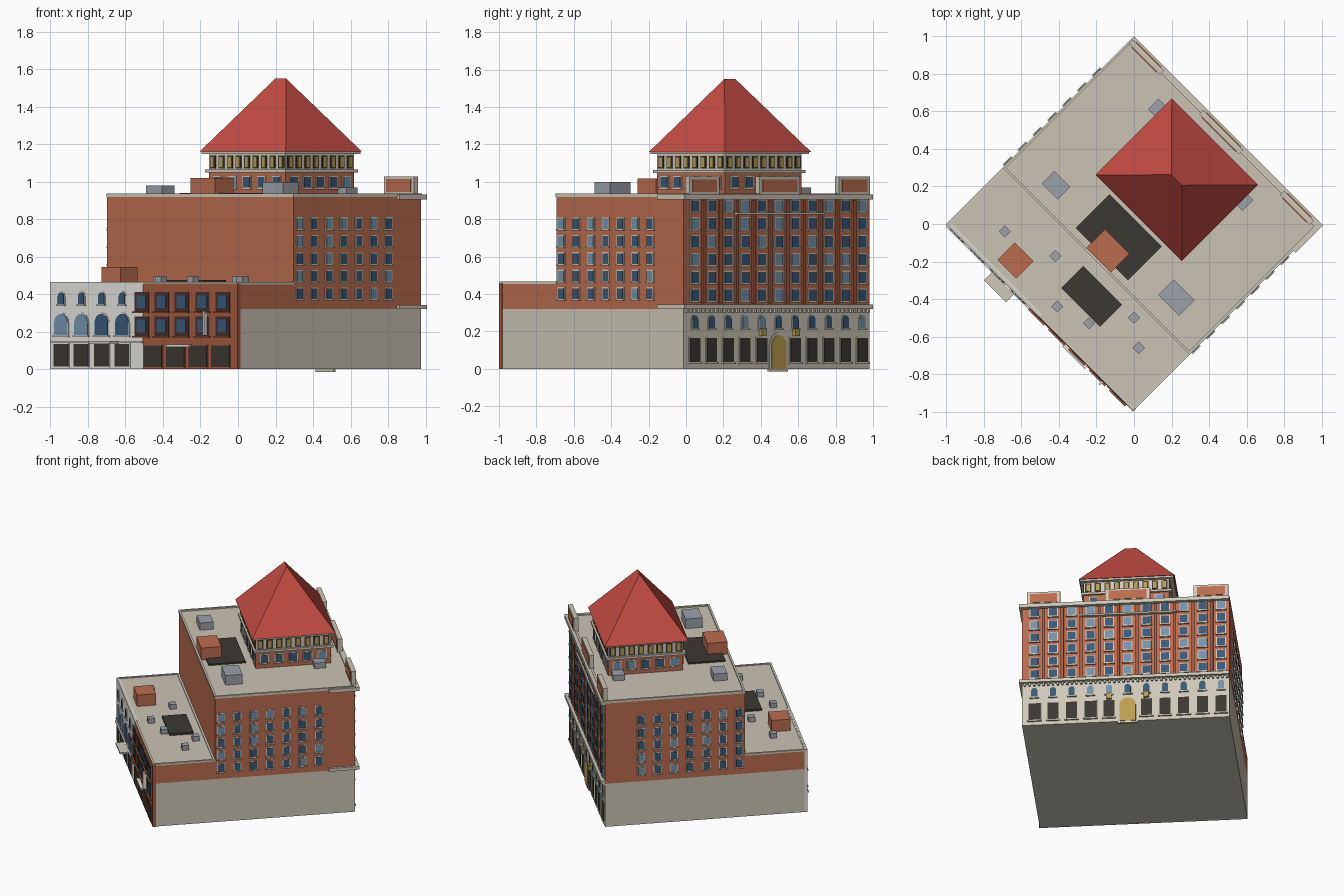
import bpy, bmesh, math, random
from mathutils import Matrix, Vector

if "Cube" in bpy.data.objects:
    bpy.data.objects.remove(bpy.data.objects["Cube"])

random.seed(4)
R2 = math.sqrt(2)
TURN = Matrix.Rotation(math.radians(45), 4, 'Z')   # plan is a square turned 45 degrees
COL = dict(brick=(.50, .15, .075), brown=(.36, .10, .05), stone=(.62, .58, .48), white=(.78, .76, .72),
           roof=(.55, .07, .055), tan=(.60, .55, .46), dark=(.045, .04, .033), navy=(.04, .10, .19),
           sky=(.17, .29, .42), gold=(.50, .34, .08), metal=(.33, .36, .40), frame=(.06, .03, .025))
mats, parts = {}, {}


def bm_for(name, col):
    if name not in parts:
        parts[name] = (bmesh.new(), col)
    return parts[name][0]


def box(name, col, x0, x1, y0, y1, z0, z1):
    m = Matrix.Translation(((x0 + x1) / 2, (y0 + y1) / 2, (z0 + z1) / 2)) @ Matrix.Diagonal((x1 - x0, y1 - y0, z1 - z0, 1))
    bmesh.ops.create_cube(bm_for(name, col), size=1, matrix=m)


# Wall frames: (axis the wall faces, direction, position of the wall plane)
MAIN, LOW = ('x', 1, .68), ('x', -1, -.707)
SIDE_A, SIDE_B = ('y', -1, -.70), ('y', 1, .707)


def panel(name, col, wall, s, w, z0, z1, d0, d1, arch=False):
    """Rectangular or round-headed slab standing proud of a wall from d0 to d1."""
    axis, sign, pos = wall
    h = w / 2
    prof = [(-h, z0), (h, z0)]
    if arch:
        prof += [(h * math.cos(math.pi * i / 8), z1 - h + h * math.sin(math.pi * i / 8)) for i in range(9)]
    else:
        prof += [(h, z1), (-h, z1)]
    bm = bm_for(name, col)
    rings = []
    for d in (d0, d1):
        n = pos + sign * d
        rings.append([bm.verts.new((n, s + a, z) if axis == 'x' else (s + a, n, z)) for a, z in prof])
    bm.faces.new(rings[0])
    bm.faces.new(rings[1][::-1])
    k = len(prof)
    for i in range(k):
        bm.faces.new([rings[0][i], rings[0][(i + 1) % k], rings[1][(i + 1) % k], rings[1][i]])


def window(tag, wall, s, w, z0, z1, trim='stone', edge=.006, arch=False, sill=True, glass=None):
    if glass is None:
        glass = 'sky' if random.random() < .22 else 'navy'
    panel(tag + '_window_frames', trim, wall, s, w + 2 * edge, z0 - edge, z1 + edge, -.01, .005, arch)
    panel(tag + '_panes_' + glass, glass, wall, s, w, z0, z1, -.01, .008, arch)
    if sill:
        panel(tag + '_sills', trim, wall, s, w + .02, z0 - .009, z0, -.01, .012)


# Main masses
box('stone_base', 'stone', -.707, .68, -.70, .707, 0, .32)
box('low_brick_block', 'brick', -.707, -.28, -.70, .707, .32, .455)
box('tall_brick_block', 'brick', -.28, .68, -.70, .707, .32, .92)
box('low_roof_deck', 'tan', -.70, -.28, -.69, .70, .455, .46)
box('tall_roof_deck', 'tan', -.27, .68, -.69, .70, .92, .927)


def rim(name, x0, x1, y0, y1, z0, z1, t=.014):
    box(name, 'stone', x0, x1, y0, y0 + t, z0, z1)
    box(name, 'stone', x0, x1, y1 - t, y1, z0, z1)
    box(name, 'stone', x0, x0 + t, y0, y1, z0, z1)
    box(name, 'stone', x1 - t, x1, y0, y1, z0, z1)


rim('low_parapet', -.708, -.28, -.702, .708, .452, .466)
rim('tall_parapet', -.284, .684, -.702, .708, .918, .936)

# Side walls: seven columns, five storeys of windows
for wall in (SIDE_A, SIDE_B):
    for c in range(7):
        for r in range(5):
            z = .402 + r * .0935
            window('side', wall, -.24 + c * .112, .042, z - .028, z + .028)

# Main facade
cols = [-.616 + i * .1266 for i in range(11)]
for i, s in enumerate(cols):
    for r in range(6):
        z = .393 + r * .0955
        window('main', MAIN, s, .054, z - .03, z + .03)
    if i != 5:
        window('shop', MAIN, s, .075, .035, .165, glass='dark')
    window('main_arched', MAIN, s, .042, .215, .285, arch=True)
    if i < 10:
        panel('brick_pilasters', 'brown', MAIN, s + .0633, .02, .35, .9, -.01, .011)
window('entrance', MAIN, cols[5], .11, 0, .18, edge=.014, arch=True, sill=False, glass='gold')
for i in (4, 6):
    panel('entrance_lamps', 'gold', MAIN, cols[i], .035, .175, .215, 0, .02)
for i in range(44):
    panel('cornice_brackets', 'stone', MAIN, -.68 + i * .0319, .014, .302, .322, -.01, .014)
for name, z0, z1 in (('middle_cornice', .32, .343), ('top_cornice', .905, .932)):
    box(name, 'stone', .67, .708, -.718, .706, z0, z1)
    box(name, 'stone', .50, .708, -.718, -.69, z0, z1)      # return round the corner
panel('upper_ledge', 'stone', MAIN, .02, .66, .824, .836, 0, .022)
for y0, y1 in ((.01, .17), (.385, .60), (.81, .975)):
    s, w = (y0 + y1) / 2 * R2 - .68, (y1 - y0) * R2
    panel('parapet_panel_frames', 'stone', MAIN, s, w, .92, 1.028, -.02, .012)
    panel('parapet_panel_brick', 'brick', MAIN, s, w - .045, .945, 1.013, -.024, .016)


# Low facade: pale building and brown building side by side
def low_s(x):
    return (-1 - 2 * x) / R2


panel('pale_facade', 'white', LOW, (low_s(-1) + low_s(-.505)) / 2, .70, 0, .464, -.02, .002)
panel('brown_facade', 'brown', LOW, (low_s(-.505) + low_s(0)) / 2, .71, 0, .458, -.02, .002)
for x in (-.94, -.833, -.725, -.615):
    window('pale_shop', LOW, low_s(x), .108, .015, .135, trim='white', glass='dark', sill=False)
    window('pale_tall_arch', LOW, low_s(x), .10, .18, .295, trim='white', arch=True,
           glass='sky' if x < -.8 else 'navy')
    window('pale_small_arch', LOW, low_s(x), .045, .345, .41, trim='white', arch=True, glass='navy')
panel('pale_band', 'white', LOW, .355, .69, .14, .15, 0, .012)
for i, x in enumerate((-.512, -.405, -.298, -.187, -.08)):
    for z in (.23, .36):
        window('brown_upper', LOW, low_s(x), .07, z - .034, z + .034, trim='frame', edge=.018, sill=False)
        panel('brown_sills', 'brown', LOW, low_s(x), .12, z - .06, z - .052, 0, .016)
for x in (-.45, -.33, -.21, -.09):
    window('brown_shop', LOW, low_s(x), .135, .012, .125, trim='brown', glass='dark', sill=False)
panel('pale_awning', 'stone', LOW, .27, .16 * R2 - .06, .138, .149, 0, .07)
panel('brown_awning', 'white', LOW, low_s(-.305), .17, .118, .131, 0, .025)
panel('blade_sign', 'white', LOW, low_s(-.165), .012, .18, .31, 0, .03)

# Penthouse tower
TX0, TX1, TY0, TY1 = .06, .595, -.30, .30
box('tower_brick', 'brick', TX0 + .01, TX1 - .01, TY0 + .01, TY1 - .01, .92, 1.055)
box('tower_stone_storey', 'stone', TX0 + .01, TX1 - .01, TY0 + .01, TY1 - .01, 1.055, 1.155)
box('tower_band', 'stone', TX0 - .005, TX1 + .005, TY0 - .005, TY1 + .005, 1.048, 1.064)
box('tower_eaves', 'stone', .045, .61, -.315, .32, 1.147, 1.162)
for wall, mid, length in ((('x', 1, TX1 - .01), 0, .6), (('x', -1, TX0 + .01), 0, .6),
                          (('y', 1, TY1 - .01), .3275, .535), (('y', -1, TY0 + .01), .3275, .535)):
    n = 9 if length > .55 else 8
    for i in range(n):
        s = mid + (i - (n - 1) / 2) * length / (n + .3)
        panel('tower_window_surrounds', 'dark', wall, s, .042, 1.07, 1.138, -.01, .004)
        panel('tower_gold_panes', 'gold', wall, s, .024, 1.078, 1.13, -.01, .007)
    for i in range(5):
        window('tower', wall, mid + (i - 2) * length / 5.4, .05, .968, 1.025)

# Hipped roof with a short ridge
bm = bm_for('hipped_roof', 'roof')
e = [bm.verts.new(p) for p in ((.04, -.32, 1.16), (.615, -.32, 1.16), (.615, .33, 1.16), (.04, .33, 1.16))]
a, b = bm.verts.new((.327, -.035, 1.55)), bm.verts.new((.327, .045, 1.55))
for f in ((e[0], e[1], a), (e[1], e[2], b, a), (e[2], e[3], b), (e[3], e[0], a, b), e[::-1]):
    bm.faces.new(f)

# Rooftop equipment
box('tall_dark_mat', 'dark', -.235, .02, -.19, .205, .92, .938)
box('low_dark_mat', 'dark', -.515, -.35, -.26, .033, .45, .475)
box('tall_stair_hut', 'brick', -.27, -.13, -.095, .09, .92, 1.018)
box('low_stair_hut', 'brick', -.65, -.52, .238, .38, .45, .545)
for x0, x1, y0, y1, z in ((-.195, -.1, .38, .50, .98), (-.177, -.06, -.515, -.36, .998),
                          (.46, .54, -.36, -.28, .968), (.485, .565, .30, .38, .968)):
    box('tall_roof_units', 'metal', x0, x1, y0, y1, .92, z)
for x, y in ((-.69, -.04), (-.42, -.17), (-.41, -.44), (-.24, -.53), (0, -.50), (.025, -.66)):
    u, v = (x + y) / R2, (y - x) / R2
    box('low_roof_vents', 'metal', u - .023, u + .023, v - .023, v + .023, .45, .495)

# Turn every part into an object
for name, (bm, col) in parts.items():
    bm.transform(TURN)
    bmesh.ops.recalc_face_normals(bm, faces=bm.faces)
    me = bpy.data.meshes.new(name)
    bm.to_mesh(me)
    bm.free()
    if col not in mats:
        mats[col] = bpy.data.materials.new(col)
        mats[col].diffuse_color = (*COL[col], 1)
    me.materials.append(mats[col])
    bpy.context.collection.objects.link(bpy.data.objects.new(name, me))

for m in bpy.data.materials:
    if m.users and not m.is_grease_pencil:
        m.use_nodes = True
        m.node_tree.nodes["Principled BSDF"].inputs["Base Color"].default_value = m.diffuse_color
